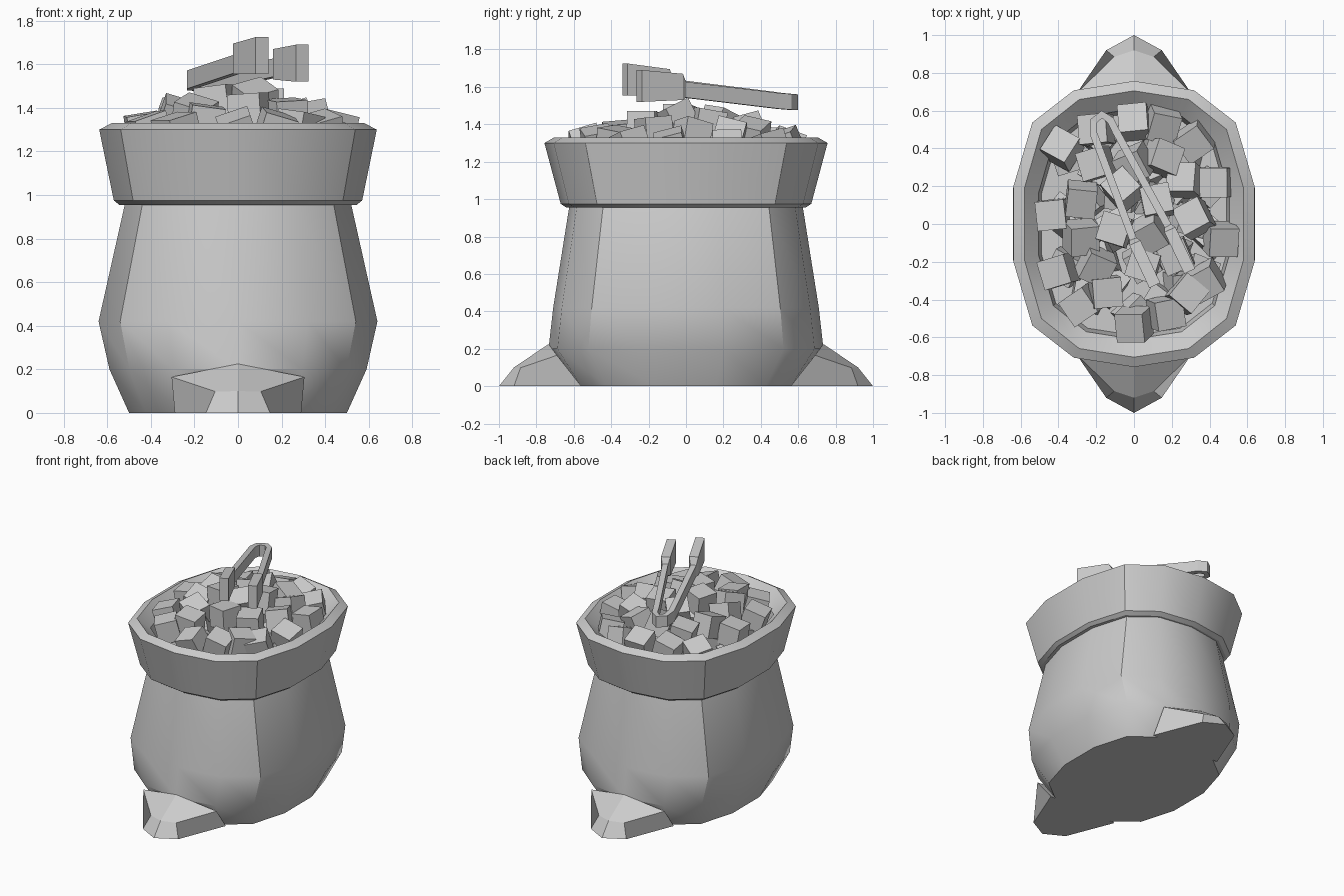
import bpy, bmesh, random
from math import hypot, sqrt
from mathutils import Matrix, Vector, Euler

if "Cube" in bpy.data.objects:
    bpy.data.objects.remove(bpy.data.objects["Cube"])

random.seed(4)


def finish(name, bm, smooth=None):
    bmesh.ops.recalc_face_normals(bm, faces=bm.faces[:])
    me = bpy.data.meshes.new(name)
    bm.to_mesh(me)
    bm.free()
    ob = bpy.data.objects.new(name, me)
    bpy.context.collection.objects.link(ob)
    if smooth:
        bpy.ops.object.select_all(action='DESELECT')
        ob.select_set(True)
        bpy.context.view_layer.objects.active = ob
        bpy.ops.object.shade_smooth_by_angle(angle=smooth)
    return ob


def loft(name, rings, smooth=None):
    """Skin a list of closed rings and cap both ends."""
    bm = bmesh.new()
    rows = [[bm.verts.new(p) for p in ring] for ring in rings]
    n = len(rows[0])
    for a, b in zip(rows, rows[1:]):
        for i in range(n):
            j = (i + 1) % n
            bm.faces.new((a[i], a[j], b[j], b[i]))
    bm.faces.new(rows[0])
    bm.faces.new(rows[-1])
    return finish(name, bm, smooth)


# 14-sided oval outline of the sack, in unit size
quarter = [(0.5, 0.935), (0.845, 0.71), (1, 0.27)]
half = [(0, 1)] + quarter + [(x, -y) for x, y in reversed(quarter)]
outline = half + [(-x, -y) for x, y in half]

# Sack body with rolled cuff: half width, half depth, height
profile = [(0.50, 0.60, 0), (0.59, 0.735, 0.20), (0.64, 0.71, 0.42),
           (0.52, 0.625, 0.955), (0.545, 0.64, 0.955), (0.57, 0.67, 0.975),
           (0.637, 0.757, 1.30), (0.58, 0.705, 1.33), (0.505, 0.61, 1.25),
           (0.49, 0.59, 1.15)]
loft("sack", [[(x * w, y * d, z) for x, y in outline] for w, d, z in profile], 0.55)


# Pinched corners at the foot of the sack
def corner(name, s):
    bm = bmesh.new()

    def row(side, mid):
        pts = [(-side[0],) + side[1:], (0,) + mid, side]
        return [bm.verts.new((x, s * y, z)) for x, y, z in pts]
    wall = row((0.305, 0.69, 0.165), (0.735, 0.225))
    lip = row((0.105, 0.885, 0.098), (0.92, 0.1))
    foot = row((0.147, 0.92, 0), (1.0, 0))
    base = row((0.29, 0.56, 0), (0.56, 0))
    for a, b in ((wall, lip), (lip, foot), (foot, base), (base, wall)):
        for i in (0, 1):
            bm.faces.new((a[i], a[i + 1], b[i + 1], b[i]))
    for i in (0, 2):
        bm.faces.new((wall[i], lip[i], foot[i], base[i]))
    finish(name, bm)


corner("front_corner", -1)
corner("back_corner", 1)

# Heap of cubes: x, y, turn
spots = [(-.38, .40, -.5), (-.20, .50, .1), (0, .54, .1), (.15, .53, -.2), (.32, .44, .6),
         (.43, .22, 0), (.27, .23, 0), (.15, .35, -.4), (.46, -.08, 0), (.38, -.30, .5),
         (.28, -.37, -.7), (.17, -.47, .2), (0, -.53, 0), (-.15, -.36, .1), (-.28, -.43, .6),
         (-.40, -.25, .3), (-.28, -.07, .1), (-.43, .05, .1), (-.28, .13, -.1), (-.2, -.22, -.4),
         (.05, -.22, -.3), (.22, -.17, .4), (.32, .03, .5), (.0, .32, .4), (-.06, .18, .7),
         (.12, .12, .2), (-.10, -.03, -.3), (.08, -.05, .5), (-.2, .32, .3)]
bm = bmesh.new()
for layer in (0, 1):
    for x, y, turn in spots:
        e = sqrt((x / 0.5) ** 2 + (y / 0.6) ** 2)
        z = 1.46 - 0.19 * e - 0.13 * layer
        k = 1 - 0.1 * layer
        tilt = Euler((random.uniform(-.4, .4), random.uniform(-.4, .4), turn + layer * 0.8))
        m = Matrix.Translation((x * k, y * k, z)) @ tilt.to_matrix().to_4x4()
        bmesh.ops.create_cube(bm, size=0.155, matrix=m)
finish("sugar_cubes", bm)

# Tongs: x, y, z, half height, half thickness along the bent strip
path = [(.11, -.325, 1.64, .085, .032), (.005, -.10, 1.625, .07, .032),
        (-.005, -.08, 1.60, .042, .02), (-.215, .48, 1.53, .042, .02),
        (-.215, .545, 1.522, .042, .02), (-.17, .58, 1.518, .042, .02),
        (-.125, .55, 1.52, .042, .02), (-.095, .49, 1.525, .042, .02),
        (.18, -.01, 1.585, .042, .02), (.19, -.03, 1.60, .07, .032),
        (.295, -.25, 1.605, .085, .032)]
rings = []
for i, (x, y, z, h, t) in enumerate(path):
    a, b = path[max(i - 1, 0)], path[min(i + 1, len(path) - 1)]
    dx, dy = b[0] - a[0], b[1] - a[1]
    n = Vector((-dy, dx, 0)) * (t / hypot(dx, dy))
    up, c = Vector((0, 0, h)), Vector((x, y, z))
    rings.append([c + n + up, c - n + up, c - n - up, c + n - up])
loft("tongs", rings)
